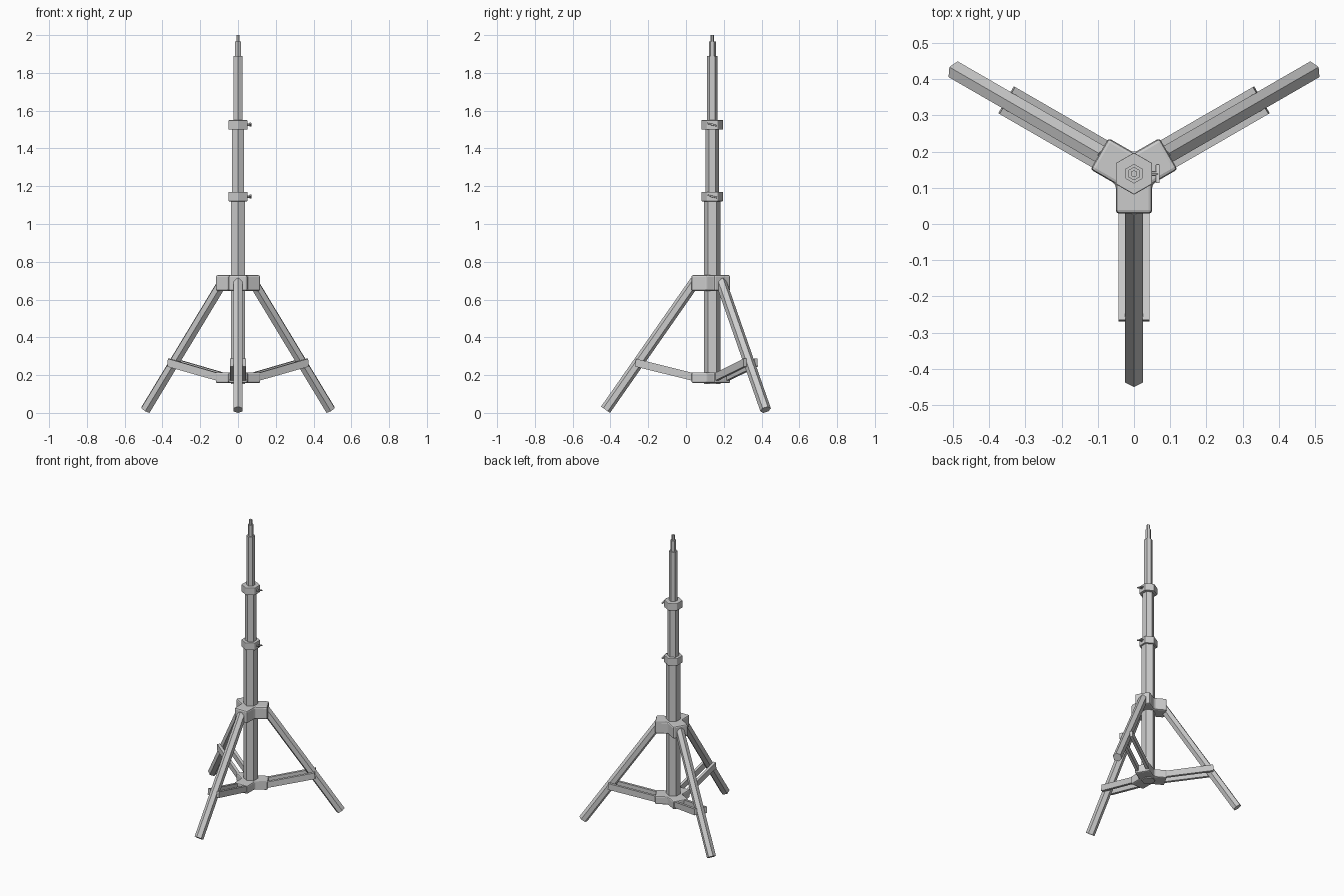
import bpy, bmesh
from math import sin, cos, pi, radians
from mathutils import Vector, Matrix

if "Cube" in bpy.data.objects:
    bpy.data.objects.remove(bpy.data.objects["Cube"])

CENTRE = Vector((0, 0.139, 0))          # pole axis
ARMS = [radians(a) for a in (-90, 30, 150)]


def ngon(r, n=6):
    return [(r * sin(2 * pi * i / n), r * cos(2 * pi * i / n)) for i in range(n)]


def prism(name, profile, a, b, matrix=Matrix(), bevel=0):
    """Extrude a 2D profile from local z=a to z=b, placed by matrix around the pole axis."""
    bm = bmesh.new()
    n = len(profile)
    lo = [bm.verts.new(matrix @ Vector((x, y, a)) + CENTRE) for x, y in profile]
    hi = [bm.verts.new(matrix @ Vector((x, y, b)) + CENTRE) for x, y in profile]
    bm.faces.new(lo)
    bm.faces.new(hi)
    for i in range(n):
        j = (i + 1) % n
        bm.faces.new((lo[i], lo[j], hi[j], hi[i]))
    bmesh.ops.recalc_face_normals(bm, faces=bm.faces[:])
    mesh = bpy.data.meshes.new(name)
    bm.to_mesh(mesh)
    bm.free()
    ob = bpy.data.objects.new(name, mesh)
    bpy.context.collection.objects.link(ob)
    if bevel:
        mod = ob.modifiers.new("bevel", 'BEVEL')
        mod.width = bevel
        mod.segments = 2
        mod.limit_method = 'ANGLE'
    return ob


def frame(x, y, z, origin=(0, 0, 0)):
    m = Matrix((x, y, z)).transposed().to_4x4()
    m.translation = origin
    return m


# telescoping pole sections and top spigot
for name, r, z0, z1 in (("lower_pole", 0.044, 0.152, 1.14),
                        ("middle_pole", 0.037, 1.10, 1.52),
                        ("upper_pole", 0.027, 1.50, 1.89),
                        ("spigot", 0.0185, 1.88, 1.965),
                        ("spigot_tip", 0.010, 1.96, 2.0)):
    prism(name, ngon(r), z0, z1)

# clamp collars with side wing screws
SIDE = frame(Vector((0, 1, 0)), Vector((0, 0, 1)), Vector((1, 0, 0)))
for i, z in enumerate((1.145, 1.525)):
    prism(f"collar_{i}", ngon(0.058), z - 0.025, z + 0.025, bevel=0.003)
    at = Matrix.Translation((0, 0, z)) @ SIDE
    prism(f"screw_{i}", ngon(0.007, 8), 0.045, 0.066, at)
    wing = [(-0.026, 0.004), (0.026, -0.010), (0.026, -0.001), (-0.026, 0.012)]
    prism(f"wing_{i}", wing, 0.060, 0.071, at, bevel=0.002)

# three-armed hubs, upper and lower
W, R = 0.05, 0.11
hub = []
for a in ARMS:
    u, t = Vector((cos(a), sin(a))), Vector((-sin(a), cos(a)))
    notch = a + pi / 3
    hub += [u * R - t * W, u * R + t * W,
            Vector((cos(notch), sin(notch))) * W / sin(pi / 3)]
prism("upper_hub", hub, 0.645, 0.73, bevel=0.010)
prism("lower_hub", hub, 0.158, 0.215, bevel=0.008)

# legs and paired braces
UP = Vector((0, 0, 1))
for i, a in enumerate(ARMS):
    u, t = Vector((cos(a), sin(a), 0)), Vector((-sin(a), cos(a), 0))
    foot = u * 0.565 + UP * 0.0166
    top = u * 0.09 + UP * 0.697
    d = (top - foot).normalized()
    prism(f"leg_{i}", ngon(0.029), 0, (top - foot).length,
          frame(t, d.cross(t), d, foot))
    brace = [(0.07, 0.162), (0.408, 0.245), (0.404, 0.287), (0.07, 0.203)]
    for side in (-1, 1):
        prism(f"brace_{i}_{'left' if side < 0 else 'right'}", brace,
              side * 0.024, side * 0.043, frame(u, UP, t))
